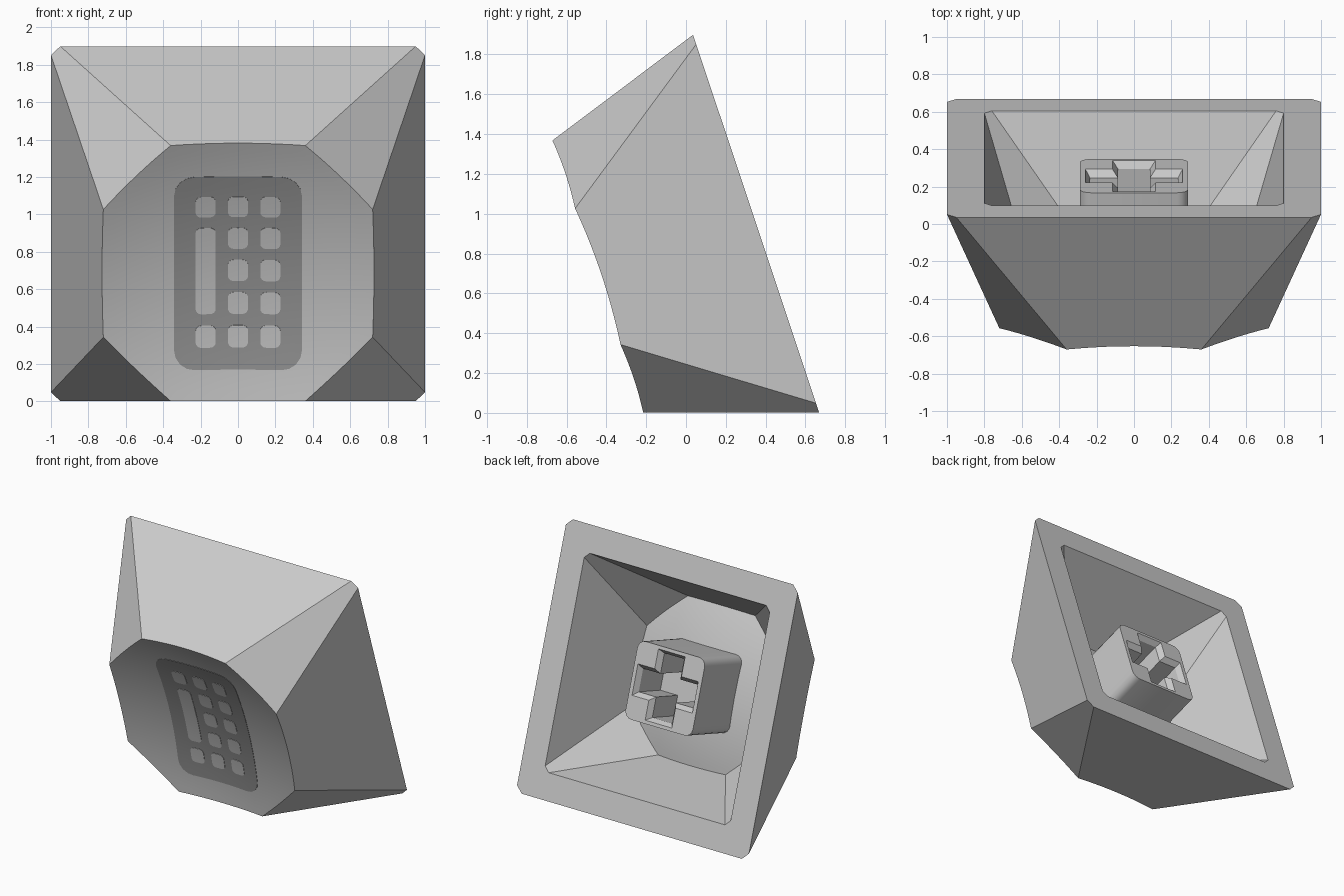
import bpy, bmesh, math
from mathutils import Matrix

if "Cube" in bpy.data.objects:
    bpy.data.objects.remove(bpy.data.objects["Cube"])

# Local frame: x across, y up the open base, z from the base towards the dished face
TILT = Matrix.Translation((0, 0.352, 0.95)) @ Matrix.Rotation(math.radians(108.45), 4, 'X')


def material(name, value):
    m = bpy.data.materials.new(name)
    m.diffuse_color = (value, value, value, 1)
    m.use_nodes = True
    m.node_tree.nodes["Principled BSDF"].inputs["Base Color"].default_value = m.diffuse_color
    return m


light_grey = material("light grey", 0.60)
dark_grey = material("dark grey", 0.32)


def make(name, loops, mat, cap_start=False, cap_end=False):
    """Bridge equal-length closed loops into one mesh, then tilt it."""
    bm = bmesh.new()
    rings = [[bm.verts.new(p) for p in loop] for loop in loops]
    n = len(rings[0])
    for a, b in zip(rings, rings[1:]):
        for i in range(n):
            j = (i + 1) % n
            bm.faces.new((a[i], a[j], b[j], b[i]))
    if cap_start:
        bm.faces.new(rings[0])
    if cap_end:
        bm.faces.new(rings[-1])
    bmesh.ops.remove_doubles(bm, verts=bm.verts, dist=1e-5)
    bmesh.ops.recalc_face_normals(bm, faces=bm.faces)
    mesh = bpy.data.meshes.new(name)
    bm.to_mesh(mesh)
    bm.free()
    mesh.materials.append(mat)
    ob = bpy.data.objects.new(name, mesh)
    bpy.context.collection.objects.link(ob)
    ob.matrix_world = TILT
    bpy.ops.object.select_all(action='DESELECT')
    ob.select_set(True)
    bpy.context.view_layer.objects.active = ob
    bpy.ops.object.shade_smooth_by_angle(angle=math.radians(28))
    return ob


def octagon(a, b, z):
    return [(b, -a, z), (b, a, z), (a, b, z), (-a, b, z),
            (-b, a, z), (-b, -a, z), (-a, -b, z), (a, -b, z)]


def lerp(p, q, t):
    return tuple(u + (v - u) * t for u, v in zip(p, q))


def subdivide(loop, n):
    return [lerp(p, loop[(k + 1) % len(loop)], i / n)
            for k, p in enumerate(loop) for i in range(n)]


def dish(x, y, height, radius, rim):
    """Height of the spherical hollow that passes through the rim corners."""
    return height + math.sqrt(radius**2 - rim**2) - math.sqrt(radius**2 - x * x - y * y)


def skin(base, top, sphere, rings=14):
    """Loops from the dish centre out to its rim and down to the base."""
    base, top = subdivide(base, 10), subdivide(top, 10)
    height, rim = sphere[0], []
    for p, q in zip(base, top):
        t = 1.0
        for _ in range(8):
            x, y, _z = lerp(p, q, t)
            t = dish(x, y, *sphere) / height
        rim.append(lerp(p, q, t))
    loops = []
    for r in range(rings + 1):
        f = r / rings
        loops.append([(x * f, y * f, dish(x * f, y * f, *sphere)) for x, y, _z in rim])
    return loops + [base]


# Hollow cap shell: outer skin, base rim, inner skin
OUTER = (0.838, 3.0, math.hypot(0.36, 0.72))
INNER = (0.64, 2.4, math.hypot(0.29, 0.58))
outer = skin(octagon(0.95, 1.0, 0), octagon(0.36, 0.72, 0.838), OUTER)
inner = skin(octagon(0.76, 0.8, 0), octagon(0.29, 0.58, 0.64), INNER)
make("cap_shell", outer + inner[::-1], light_grey)


def rounded_rect(hx, hy, r, steps=4):
    pts = []
    for k, (sx, sy) in enumerate(((1, 1), (-1, 1), (-1, -1), (1, -1))):
        for i in range(steps + 1):
            a = math.pi / 2 * (k + i / steps)
            pts.append((sx * (hx - r) + r * math.cos(a), sy * (hy - r) + r * math.sin(a)))
    return pts


# Stem with a chamfered cross socket
def cross(w, l, z):
    pts = []
    for k in range(4):
        c, s = round(math.cos(k * math.pi / 2)), round(math.sin(k * math.pi / 2))
        for x, y in ((l, w), (w, w), (w, w), (w, w), (w, l)):
            pts.append((c * x - s * y, s * x + c * y, z))
    return pts


square = rounded_rect(0.29, 0.285, 0.06)
make("stem", [[(x, y, 0.62) for x, y in square], [(x, y, 0.10) for x, y in square],
              cross(0.115, 0.26, 0.10), cross(0.085, 0.235, 0.14),
              cross(0.085, 0.235, 0.42)], light_grey, cap_end=True)


# Thin printed plates that follow the dish
def plate(name, cx, cy, hx, hy, r, lift, mat, rings):
    edge = []
    pts = rounded_rect(hx, hy, r)
    for i, p in enumerate(pts):
        q = pts[(i + 1) % len(pts)]
        n = max(1, round(math.dist(p, q) / 0.06))
        edge += [lerp(p, q, j / n) for j in range(n)]
    loops = []
    for k in range(rings + 1):
        f = k / rings
        loops.append([(cx + x * f, cy + y * f,
                       dish(cx + x * f, cy + y * f, *OUTER) + lift) for x, y in edge])
    loops.append([(x, y, z - lift - 0.001) for x, y, z in loops[-1]])
    make(name, loops, mat)


plate("keypad_panel", 0, -0.018, 0.342, 0.543, 0.11, 0.003, dark_grey, 10)

# Keypad buttons: three columns, five rows, one tall button on the left
for col in range(3):
    for row in range(5):
        if col == 0 and row in (1, 2, 3):
            continue
        plate("keypad_button", (col - 1) * 0.173, -0.018 + (2 - row) * 0.182,
              0.054, 0.06, 0.03, 0.006, light_grey, 3)
plate("tall_button", -0.173, -0.018, 0.054, 0.242, 0.03, 0.006, light_grey, 6)
